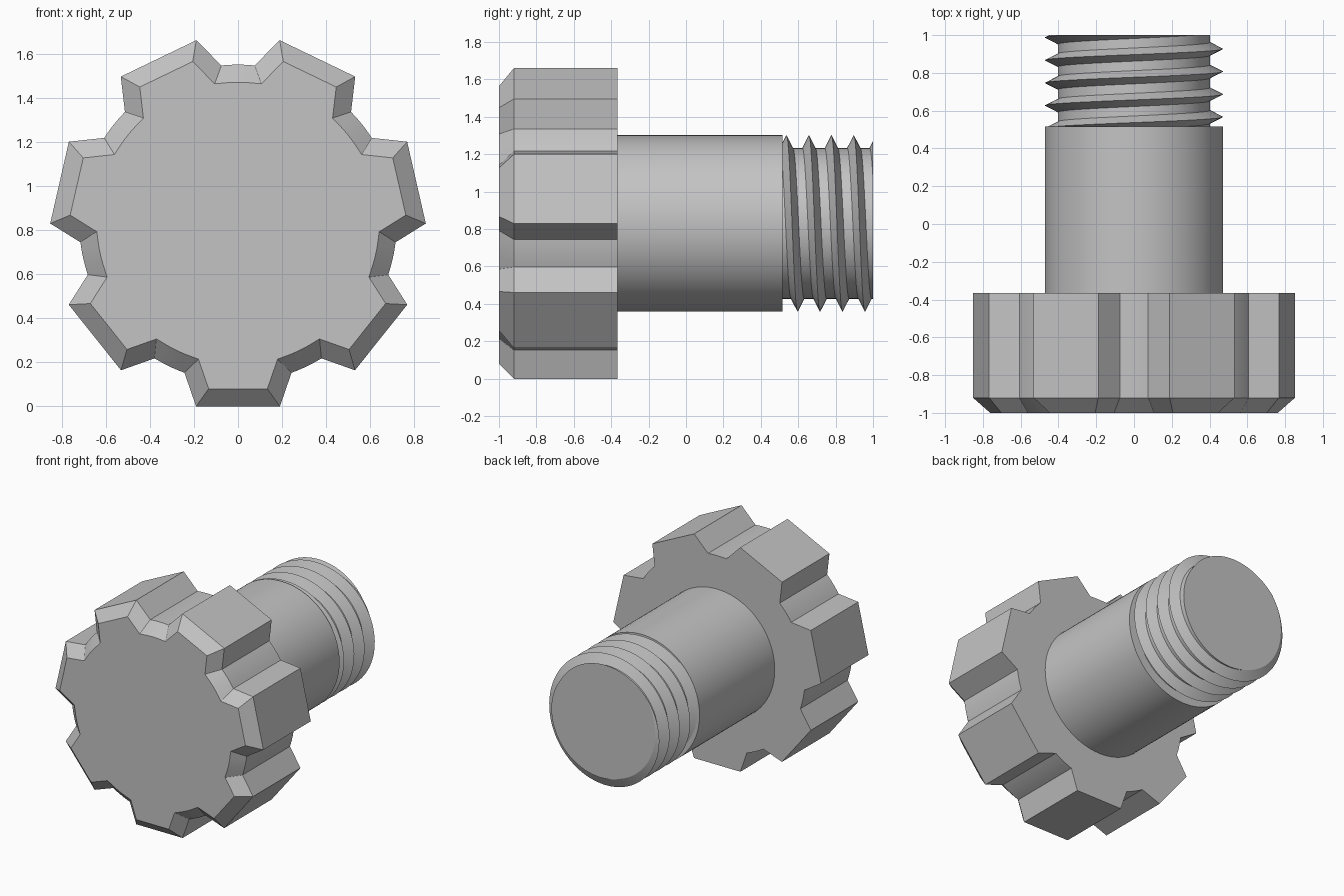
import bpy, bmesh
from math import sin, cos, pi, radians
from mathutils import Vector, Matrix

AXIS_Z = 0.83      # height of the bolt axis
SHAFT_R = 0.472
CORE_R = 0.403

cube = bpy.data.objects.get("Cube")
if cube:
    bpy.data.objects.remove(cube, do_unlink=True)

grey = bpy.data.materials.new("plain_grey")
grey.use_nodes = True
colour = (0.55, 0.55, 0.55, 1)
grey.diffuse_color = colour
grey.node_tree.nodes["Principled BSDF"].inputs["Base Color"].default_value = colour


def finish(bm, name):
    """Turn a bmesh into a smooth-by-angle object."""
    bmesh.ops.recalc_face_normals(bm, faces=bm.faces)
    mesh = bpy.data.meshes.new(name)
    bm.to_mesh(mesh)
    bm.free()
    mesh.materials.append(grey)
    obj = bpy.data.objects.new(name, mesh)
    bpy.context.collection.objects.link(obj)
    bpy.ops.object.select_all(action='DESELECT')
    obj.select_set(True)
    bpy.context.view_layer.objects.active = obj
    bpy.ops.object.shade_smooth_by_angle(angle=radians(20))
    return obj


def polar(r, a):
    return Vector((r * cos(a), r * sin(a)))


def inset(points, d):
    """Offset a counter-clockwise outline inwards with mitred corners."""
    result = []
    for i, p in enumerate(points):
        e1 = (p - points[i - 1]).normalized()
        e2 = (points[(i + 1) % len(points)] - p).normalized()
        n1, n2 = Vector((-e1.y, e1.x)), Vector((-e2.y, e2.x))
        result.append(p + (n1 + n2) * d / (1 + n1.dot(n2)))
    return result


# Knob: seven flat teeth with rounded notch floors and a chamfered front
TEETH, ARC = 7, 6
outline = []
for t in range(TEETH):
    a = -pi / 2 + t * 2 * pi / TEETH
    outline += [polar(0.852, a + s * radians(12.9)) for s in (-1, 1)]
    gap = a + pi / TEETH
    outline += [polar(0.72, gap + radians(6) * (2 * i / ARC - 1)) for i in range(ARC + 1)]

bm = bmesh.new()
rings = [[bm.verts.new((p.x, y, AXIS_Z + p.y)) for p in pts]
         for pts, y in ((inset(outline, 0.08), -1), (outline, -0.92), (outline, -0.365))]
for low, high in zip(rings, rings[1:]):
    for i in range(len(low)):
        bm.faces.new((low[i - 1], low[i], high[i], high[i - 1]))
bm.faces.new(rings[0])
bm.faces.new(rings[-1])
finish(bm, "knob_head")

# Plain shaft
y0, y1 = -0.38, 0.515
bm = bmesh.new()
place = Matrix.Translation((0, (y0 + y1) / 2, AXIS_Z)) @ Matrix.Rotation(pi / 2, 4, 'X')
bmesh.ops.create_cone(bm, cap_ends=True, segments=96, radius1=SHAFT_R, radius2=SHAFT_R,
                      depth=y1 - y0, matrix=place)
finish(bm, "shaft")

# Thread: helical ridge on a core, trimmed flat at both ends
PITCH, HALF, STEPS = 0.12, 0.035, 96
section = ((-HALF, CORE_R), (0, SHAFT_R), (HALF, CORE_R))
bm = bmesh.new()
columns = []
for i in range(STEPS):
    a = 2 * pi * i / STEPS
    columns.append([bm.verts.new((r * cos(a), 0.567 + PITCH * (k - i / STEPS) + dy,
                                  AXIS_Z + r * sin(a)))
                    for k in range(-2, 7) for dy, r in section])
rows = len(columns[0])
for i in range(STEPS):
    here, there = columns[i], columns[(i + 1) % STEPS]
    shift = len(section) if i == STEPS - 1 else 0   # next turn joins one pitch on
    for j in range(shift, rows - 1):
        bm.faces.new((here[j], here[j + 1], there[j + 1 - shift], there[j - shift]))
for y, side in ((0.51, -1), (1, 1)):
    cut = bmesh.ops.bisect_plane(bm, geom=bm.verts[:] + bm.edges[:] + bm.faces[:],
                                 plane_co=(0, y, 0), plane_no=(0, side, 0), clear_outer=True)
    rim = [e for e in cut["geom_cut"] if isinstance(e, bmesh.types.BMEdge)]
    bmesh.ops.edgeloop_fill(bm, edges=rim)
finish(bm, "threaded_end")
